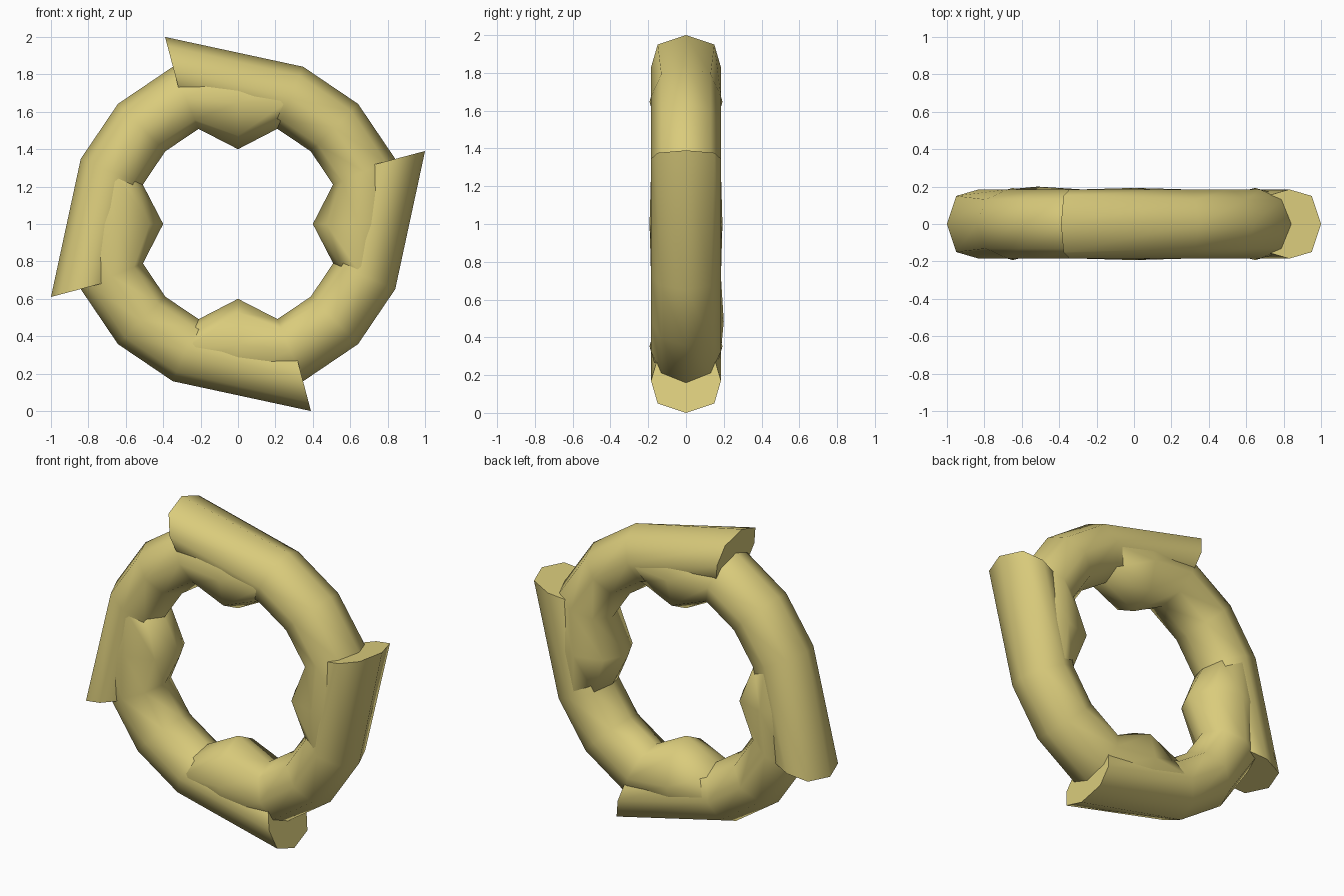
import bpy, bmesh, math
from mathutils import Vector

if "Cube" in bpy.data.objects:
    bpy.data.objects.remove(bpy.data.objects["Cube"])

SIDES = 8

gold = bpy.data.materials.new("straw_yellow")
gold.diffuse_color = (0.70, 0.60, 0.20, 1)
gold.use_nodes = True
gold.node_tree.nodes["Principled BSDF"].inputs["Base Color"].default_value = gold.diffuse_color


def polar(deg, r):
    a = math.radians(deg)
    return (r * math.cos(a), r * math.sin(a))


# Sections of one quarter, running clockwise:
# outer point, inner point, half width in y, half width of the diagonal corners
SECTIONS = [
    ((-0.39, 1.00), (-0.30, 0.66), 0.185, 0.150),             # flared outer end
    (polar(67.5, 0.91), polar(67.5, 0.55), 0.185, 0.131),
    (polar(45, 0.908), polar(45, 0.55), 0.185, 0.131),
    (polar(22.5, 0.91), polar(22.5, 0.55), 0.185, 0.131),
    (polar(0, 0.895), polar(0, 0.40), 0.193, 0.145),          # inward bulge
    (polar(-22.5, 0.88), polar(-22.5, 0.551), 0.170, 0.120),  # tucked end
]


def make_segment(i):
    bm = bmesh.new()
    rings = []
    turn = math.radians(-90 * i)
    c, s = math.cos(turn), math.sin(turn)
    for j, (outer, inner, w, wc) in enumerate(SECTIONS):
        o, n = Vector(outer), Vector(inner)
        mid, half = (o + n) / 2, (o - n) / 2
        ring = []
        for k in range(SIDES):
            a = 2 * math.pi * k / SIDES
            p = mid + half * math.cos(a)
            y = math.sin(a) * (wc / math.sin(math.pi / 4) if k % 2 else w)
            if i == 2 and j == 2 and k == 2:
                y += 0.015                      # small bump on the back
            ring.append(bm.verts.new((p.x * c - p.y * s, y, 1 + p.x * s + p.y * c)))
        rings.append(ring)
    for a, b in zip(rings, rings[1:]):
        for k in range(SIDES):
            m = (k + 1) % SIDES
            bm.faces.new((a[k], a[m], b[m], b[k]))
    bm.faces.new(rings[0])
    bm.faces.new(rings[-1])
    bmesh.ops.recalc_face_normals(bm, faces=bm.faces)
    name = "ring_segment_%d" % (i + 1)
    me = bpy.data.meshes.new(name)
    bm.to_mesh(me)
    bm.free()
    me.materials.append(gold)
    ob = bpy.data.objects.new(name, me)
    bpy.context.collection.objects.link(ob)
    bpy.ops.object.select_all(action='DESELECT')
    ob.select_set(True)
    bpy.context.view_layer.objects.active = ob
    bpy.ops.object.shade_smooth_by_angle(angle=math.radians(58))


# Four overlapping quarters form the ring
for i in range(4):
    make_segment(i)
